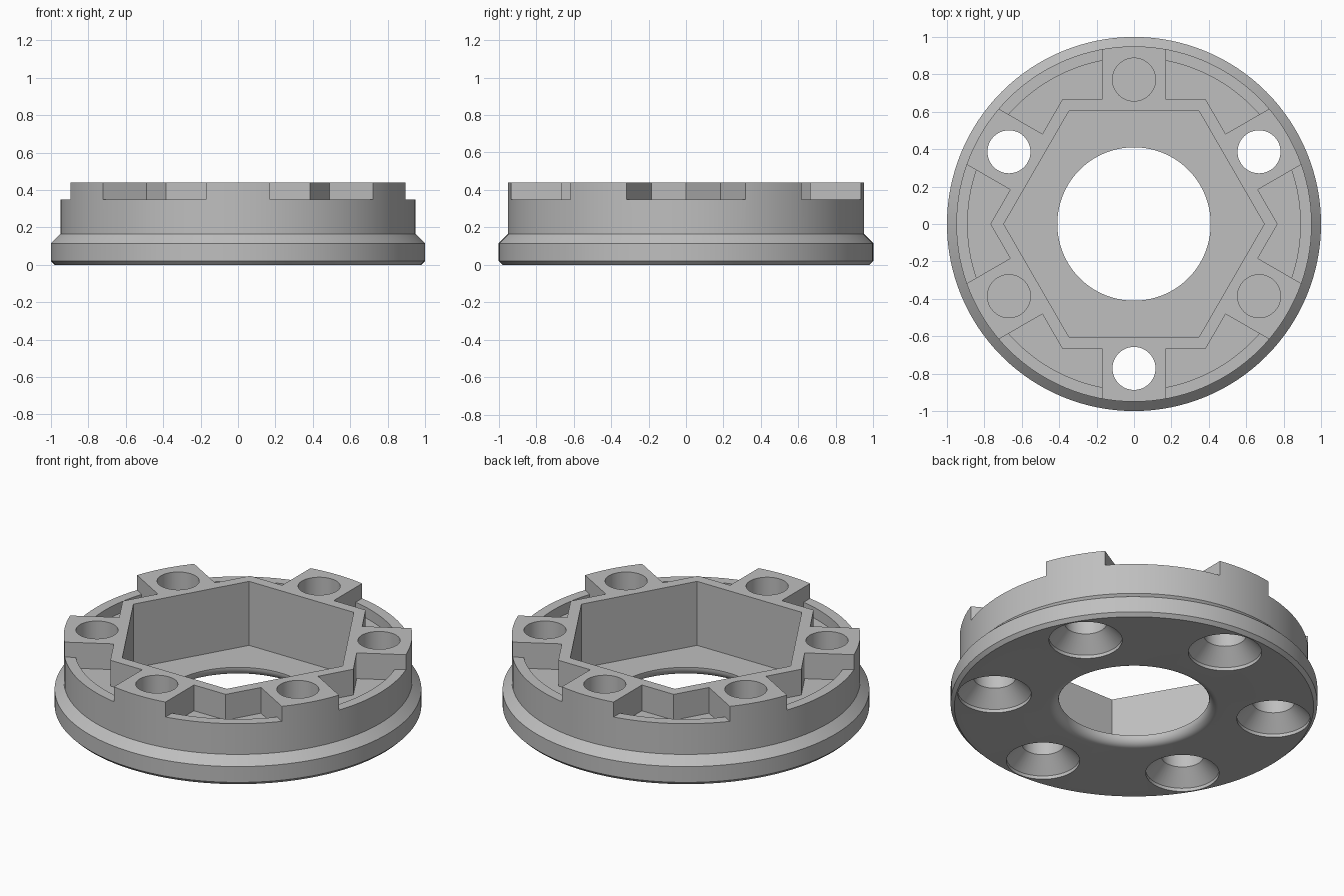
import bpy, bmesh
from math import sin, cos, pi, radians, asin

cube = bpy.data.objects.get("Cube")
if cube:
    bpy.data.objects.remove(cube, do_unlink=True)

TOP, RIM, LEDGE, FLOOR = 0.44, 0.35, 0.285, 0.055
LOBE_HALF, HEX_OUT, HEX_IN = 0.172, 0.665, 0.603
BORE, FILLET = 0.41, 0.05
ABOVE = 0.6


def lathe(bm, profile, segs, center=(0, 0), ring=False):
    """Revolve (radius, z) points; ring closes the profile, otherwise cap both ends."""
    loops = [[bm.verts.new((center[0] + r * cos(2 * pi * i / segs),
                            center[1] + r * sin(2 * pi * i / segs), z))
              for i in range(segs)] for r, z in profile]
    pairs = list(zip(loops, loops[1:]))
    if ring:
        pairs.append((loops[-1], loops[0]))
    else:
        bm.faces.new(loops[0][::-1])
        bm.faces.new(loops[-1])
    for a, b in pairs:
        for i in range(segs):
            j = (i + 1) % segs
            bm.faces.new((a[i], a[j], b[j], b[i]))


def prism(bm, points, z0, z1):
    """Extrude a flat outline from z0 to z1."""
    low = [bm.verts.new((x, y, z0)) for x, y in points]
    high = [bm.verts.new((x, y, z1)) for x, y in points]
    bm.faces.new(low[::-1])
    bm.faces.new(high)
    for i in range(len(points)):
        j = (i + 1) % len(points)
        bm.faces.new((low[i], low[j], high[j], high[i]))


def make_object(name, bm):
    bmesh.ops.recalc_face_normals(bm, faces=bm.faces)
    mesh = bpy.data.meshes.new(name)
    bm.to_mesh(mesh)
    bm.free()
    obj = bpy.data.objects.new(name, mesh)
    bpy.context.collection.objects.link(obj)
    return obj


def carve(target, bm):
    """Subtract a shape from the target and discard the cutter."""
    cutter = make_object("cutter", bm)
    cutter.hide_render = True
    mod = target.modifiers.new("cut", 'BOOLEAN')
    mod.operation = 'DIFFERENCE'
    mod.solver = 'EXACT'
    mod.object = cutter
    bpy.context.view_layer.objects.active = target
    bpy.ops.object.modifier_apply(modifier=mod.name)
    bpy.data.objects.remove(cutter, do_unlink=True)


def notch(turn, radius):
    """Outline of the gap between two lobes, out to the given radius."""
    c, s = cos(pi / 6), sin(pi / 6)
    x, y = HEX_OUT * c + LOBE_HALF * s, HEX_OUT * s - LOBE_HALF * c
    reach = pi / 6 - asin(LOBE_HALF / radius)
    pts = [(x, y), (HEX_OUT / c, 0), (x, -y)]
    for i in range(13):
        a = reach * (i / 6 - 1)
        pts.append((radius * cos(a), radius * sin(a)))
    return [(px * cos(turn) - py * sin(turn), px * sin(turn) + py * cos(turn))
            for px, py in pts]


# Flanged body with a rounded lower lip on the centre bore
profile = [(0.98, 0), (1, 0.02), (1, 0.115), (0.95, 0.165), (0.95, TOP), (BORE, TOP)]
for i in range(9):
    a = i / 8 * pi / 2
    profile.append((BORE + FILLET * (1 - cos(a)), FILLET * (1 - sin(a))))
bm = bmesh.new()
lathe(bm, profile, 128, ring=True)
body = make_object("hex_socket_flange", bm)

# Hexagonal socket
bm = bmesh.new()
corner = HEX_IN / cos(pi / 6)
prism(bm, [(corner * cos(k * pi / 3), corner * sin(k * pi / 3)) for k in range(6)],
      FLOOR, ABOVE)
carve(body, bm)

# Gaps between the lobes, then the deeper ledge inside the rim
for radius, z in ((1.1, RIM), (0.89, LEDGE)):
    bm = bmesh.new()
    for k in range(6):
        prism(bm, notch(k * pi / 3, radius), z, ABOVE)
    carve(body, bm)

# Countersunk screw holes; every other one keeps a thin web inside
bm = bmesh.new()
for k in range(6):
    a = radians(30 + 60 * k)
    center = (0.772 * cos(a), 0.772 * sin(a))
    sink = [(0.2, -0.1), (0.2, 0.02), (0.115, 0.105)]
    if k % 2:
        lathe(bm, sink + [(0.115, 0.25)], 48, center)
        lathe(bm, [(0.115, 0.27), (0.115, ABOVE)], 48, center)
    else:
        lathe(bm, sink + [(0.115, ABOVE)], 48, center)
carve(body, bm)

# Plain grey material
grey = bpy.data.materials.new("plain_grey")
grey.use_nodes = True
color = (0.52, 0.52, 0.52, 1)
grey.diffuse_color = color
grey.node_tree.nodes["Principled BSDF"].inputs["Base Color"].default_value = color
body.data.materials.clear()
body.data.materials.append(grey)

bpy.ops.object.select_all(action='DESELECT')
body.select_set(True)
bpy.context.view_layer.objects.active = body
bpy.ops.object.shade_smooth_by_angle(angle=radians(30))
